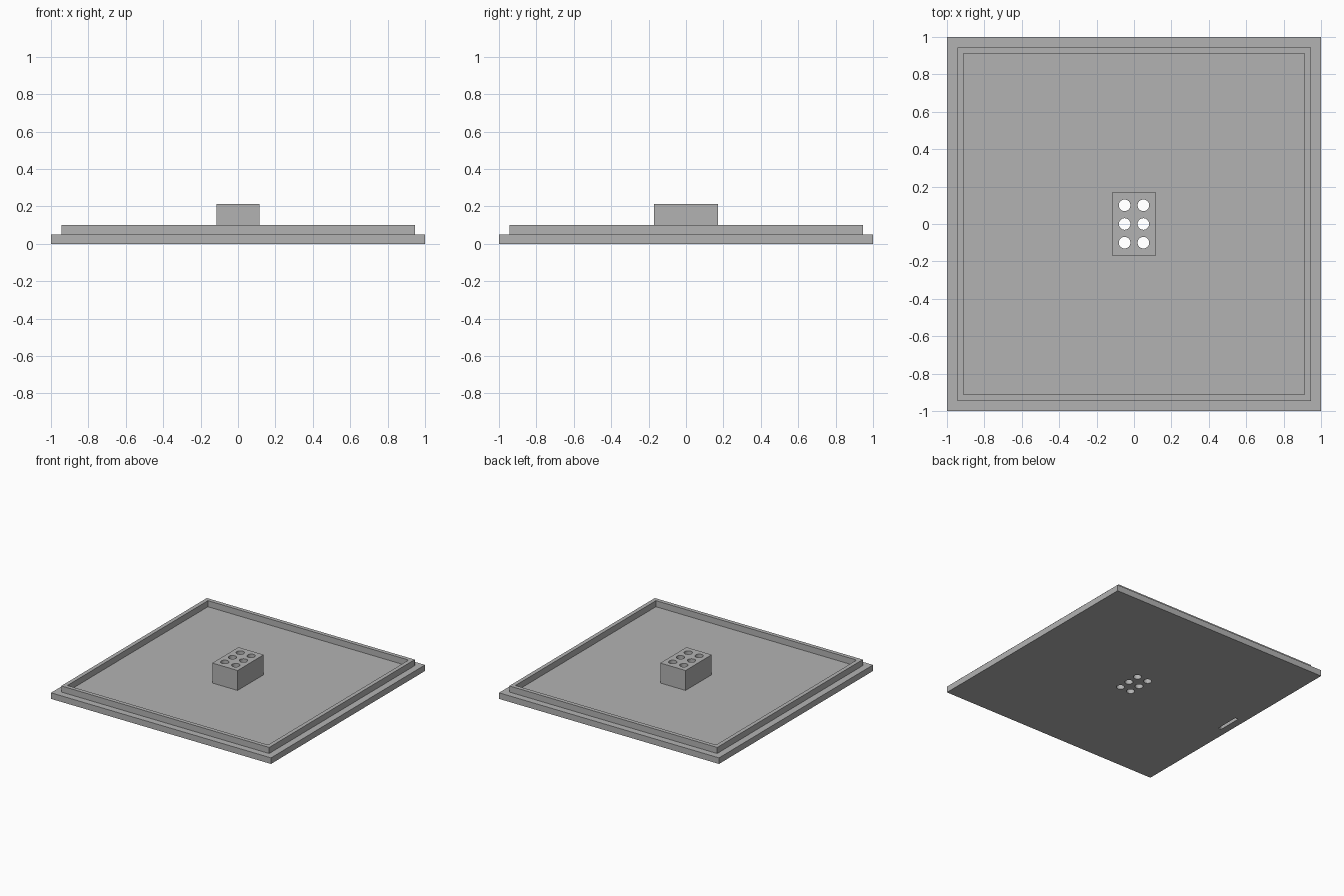
import bpy
import bmesh
from mathutils import Matrix, Vector

cube = bpy.data.objects.get("Cube")
if cube:
    bpy.data.objects.remove(cube, do_unlink=True)

grey = bpy.data.materials.new("plain grey")
grey.use_nodes = True
colour = (0.45, 0.45, 0.45, 1)
grey.diffuse_color = colour
grey.node_tree.nodes["Principled BSDF"].inputs["Base Color"].default_value = colour


def finish(name, bm):
    mesh = bpy.data.meshes.new(name)
    bm.to_mesh(mesh)
    bm.free()
    mesh.materials.append(grey)
    obj = bpy.data.objects.new(name, mesh)
    bpy.context.collection.objects.link(obj)
    return obj


def box(name, low, high):
    low, high = Vector(low), Vector(high)
    bm = bmesh.new()
    bmesh.ops.create_cube(bm, size=1, matrix=Matrix.Translation((low + high) / 2)
                          @ Matrix.Diagonal((*(high - low), 1)))
    return finish(name, bm)


def combine(target, other, operation):
    mod = target.modifiers.new(operation.lower(), 'BOOLEAN')
    mod.object = other
    mod.operation = operation
    mod.solver = 'EXACT'
    bpy.context.view_layer.objects.active = target
    bpy.ops.object.modifier_apply(modifier=mod.name)
    bpy.data.objects.remove(other, do_unlink=True)


OUTER, RIM, INNER = 1.0, 0.945, 0.912
FLOOR, RIM_TOP, BLOCK_TOP = 0.05, 0.1, 0.214

# Square lid: stepped plate hollowed out to leave a thin raised rim
lid = box("lid", (-OUTER, -OUTER, 0), (OUTER, OUTER, FLOOR))
combine(lid, box("rim", (-RIM, -RIM, FLOOR / 2), (RIM, RIM, RIM_TOP)), 'UNION')
combine(lid, box("recess", (-INNER, -INNER, FLOOR), (INNER, INNER, 0.3)), 'DIFFERENCE')

# Central block
combine(lid, box("block", (-0.115, -0.17, FLOOR / 2), (0.115, 0.17, BLOCK_TOP)), 'UNION')

# Six round holes through the block and the plate
bm = bmesh.new()
for x in (-0.05, 0.05):
    for y in (-0.1, 0, 0.1):
        bmesh.ops.create_cone(bm, cap_ends=True, segments=32, radius1=0.031, radius2=0.031,
                              depth=1, matrix=Matrix.Translation((x, y, 0)))
combine(lid, finish("holes", bm), 'DIFFERENCE')

# Shallow slot in the underside, below the right-hand rim
combine(lid, box("slot", (-0.94, -0.1, -0.1), (-0.912, 0.1, FLOOR)), 'DIFFERENCE')

# Smooth hole walls, sharp edges everywhere else
bpy.ops.object.select_all(action='DESELECT')
lid.select_set(True)
bpy.context.view_layer.objects.active = lid
bpy.ops.object.shade_smooth_by_angle()
